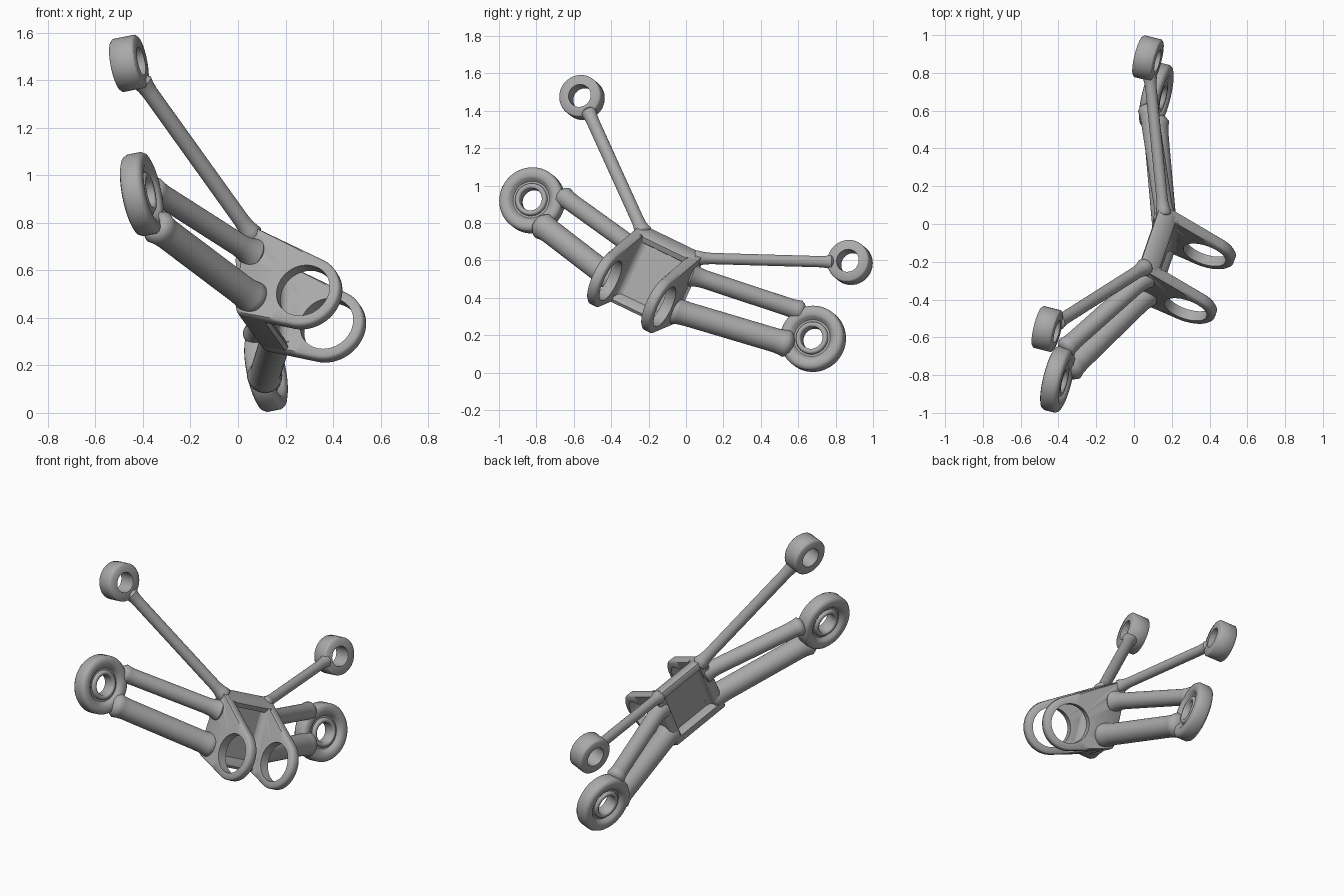
import bpy, bmesh, math
from mathutils import Vector

cube = bpy.data.objects.get("Cube")
if cube:
    bpy.data.objects.remove(cube, do_unlink=True)

# Body frame: ACROSS runs from one lug to the other, BORE is the eye axis
ACROSS = Vector((0.297, 0.86, -0.415)).normalized()
BORE = Vector((0.952, -0.238, 0.19))
BORE = (BORE - ACROSS * BORE.dot(ACROSS)).normalized()
UP = BORE.cross(ACROSS)
MID = Vector((0.332, -0.283, 0.434))
LUG = 0.168
HALF = 0.029

metal = bpy.data.materials.new("grey_metal")
metal.use_nodes = True
GREY = (0.4, 0.4, 0.4, 1)
metal.diffuse_color = GREY
metal.node_tree.nodes["Principled BSDF"].inputs["Base Color"].default_value = GREY


def local(s, w, t):
    return MID + BORE * s + ACROSS * w + UP * t


def mirrored(p):
    return p - ACROSS * (2 * (p - MID).dot(ACROSS))


def skin(name, loops, closed=False, angle=50):
    """Bridge equal loops of points; cap the ends or join them into a ring."""
    bm = bmesh.new()
    rings = [[bm.verts.new(p) for p in loop] for loop in loops]
    pairs = list(zip(rings, rings[1:]))
    if closed:
        pairs.append((rings[-1], rings[0]))
    else:
        bm.faces.new(rings[0])
        bm.faces.new(rings[-1])
    for a, b in pairs:
        n = len(a)
        for i in range(n):
            j = (i + 1) % n
            bm.faces.new((a[i], a[j], b[j], b[i]))
    bmesh.ops.recalc_face_normals(bm, faces=bm.faces)
    mesh = bpy.data.meshes.new(name)
    bm.to_mesh(mesh)
    bm.free()
    mesh.materials.append(metal)
    mesh.shade_smooth()
    mesh.set_sharp_from_angle(angle=math.radians(angle))
    bpy.context.collection.objects.link(bpy.data.objects.new(name, mesh))


def lathe(name, profile, centre, axis, closed=False, n=64):
    """Revolve (radius, height) points about an axis."""
    axis = axis.normalized()
    e1 = axis.orthogonal().normalized()
    e2 = axis.cross(e1)
    turns = [math.tau * i / n for i in range(n)]
    skin(name, [[centre + axis * h + (e1 * math.cos(k) + e2 * math.sin(k)) * r for k in turns]
                for r, h in profile], closed)


def eye(name, half, centre):
    """Hollow eye whose two faces share one half profile."""
    profile = [(r, -h) for r, h in half] + [(r, h) for r, h in reversed(half)]
    lathe(name, profile, centre, BORE, closed=True)


def tube(name, p, q, r, head, foot):
    """Round bar with domed ends that flare into the parts they join."""
    end = (q - p).length
    lathe(name, [(r * 0.5, 0), (r * 0.9, r * 0.2), (r * head, r * 0.6),
                 (r * (head + 2) / 3, r * 0.6 + 0.025), (r, r * 0.6 + 0.06),
                 (r, end - 0.08), (r * (foot + 5) / 6, end - 0.05),
                 (r * (foot + 1) / 2, end - 0.025), (r * foot, end),
                 (r * foot * 0.9, end + 0.01), (r * foot * 0.6, end + 0.018)],
          p, q - p, n=32)


def lug_plate(name, w):
    """Tapered plate with a round front and a bored hole."""
    radius, hole, bevel = 0.159, 0.117, 0.01
    start, end = math.radians(-113), math.radians(53)
    arc = [start + (end - start) * i / 40 for i in range(41)]
    outline = [Vector((radius * math.cos(k), radius * math.sin(k))) for k in arc]
    corners = [Vector(c) for c in ((-0.215, 0.36), (-0.235, 0.36), (-0.243, 0.345),
                                   (-0.3, -0.015), (-0.297, -0.035), (-0.28, -0.05))]
    path = [outline[-1]] + corners + [outline[0]]
    # Fill the straight edges with even steps
    for a, b in zip(path, path[1:]):
        steps = max(1, round((b - a).length / 0.03))
        outline += [a.lerp(b, i / steps) for i in range(1, steps + 1)]
    outline.pop()
    inset = [p - p.normalized() * bevel for p in outline]
    bore = [p.normalized() * hole for p in outline]
    layers = [(bore, -HALF), (inset, -HALF), (outline, bevel - HALF),
              (outline, HALF - bevel), (inset, HALF), (bore, HALF)]
    skin(name, [[local(p.x, w + h, p.y) for p in pts] for pts, h in layers], closed=True)


def wall(name, outline):
    """Straight section running between the two plates."""
    skin(name, [[local(s, w, t) for s, t in outline] for w in (-LUG, LUG)], angle=40)


def corner_fillet(name, side, top, bottom, reach):
    """Concave fillet between the web and the inside of a plate."""
    face = LUG - HALF
    size = abs(reach)
    section = [(0, size), (0.1, 0.55 * size), (0.29, 0.29 * size), (0.55, 0.1 * size),
               (1, 0), (1, -0.01), (-0.3, -0.01), (-0.3, size)]
    skin(name, [[local(s + ds * reach, side * (face - dw), t) for ds, dw in section]
                for s, t in (top, bottom)])


# Lug plates, with fillets to the web in front and behind
for name, side in (("front", -1), ("rear", 1)):
    lug_plate(name + "_lug_plate", side * LUG)
    corner_fillet(name + "_inner_fillet", side, (-0.174, 0.3), (-0.207, -0.05), 0.045)
    corner_fillet(name + "_pocket_fillet", side, (-0.203, 0.31), (-0.24, -0.03), -0.03)

# Walls and recessed web between the plates
wall("top_wall", [(-0.215, 0.36), (-0.15, 0.312), (-0.142, 0.295), (-0.16, 0.27),
                  (-0.2, 0.27), (-0.246, 0.318), (-0.243, 0.345), (-0.235, 0.36)])
wall("bottom_wall", [(-0.3, -0.015), (-0.297, -0.035), (-0.28, -0.05), (-0.19, -0.088),
                     (-0.175, -0.075), (-0.185, -0.04), (-0.235, 0.005), (-0.296, 0.012)])
wall("web", [(-0.205, 0.32), (-0.17, 0.31), (-0.205, -0.06), (-0.24, -0.05)])

# Large eyes: rounded rim, groove and raised bushing
large_half = [(0.061, 0.034), (0.067, 0.04), (0.08, 0.04), (0.086, 0.034), (0.089, 0.022),
              (0.1, 0.022), (0.114, 0.04), (0.125, 0.048), (0.152, 0.048), (0.167, 0.042),
              (0.175, 0.028)]
eye("front_large_eye", large_half, Vector((-0.405, -0.822, 0.921)))
eye("rear_large_eye", large_half, Vector((0.118, 0.679, 0.181)))

# Paired struts from the large eyes to the plates
struts = [("upper_strut", Vector((-0.376, -0.668, 0.95)), local(-0.215, -LUG - 0.01, 0.23),
           0.049, 1.35),
          ("lower_strut", Vector((-0.36, -0.785, 0.8)), local(-0.227, -LUG - 0.008, 0.02),
           0.065, 1.15)]
for name, p, q, r, flare in struts:
    tube("front_" + name, p, q, r, 1.15, flare)
    tube("rear_" + name, mirrored(p), mirrored(q), r, 1.15, flare)

# Small eyes on thin rods from the top corners
small_half = [(0.061, 0.054), (0.106, 0.054), (0.114, 0.046)]
rods = [("front", Vector((-0.459, -0.556, 1.471)), -LUG, 0.034),
        ("rear", Vector((0.074, 0.877, 0.589)), LUG, 0.03)]
for name, centre, w, r in rods:
    eye(name + "_small_eye", small_half, centre)
    foot = local(-0.215, w, 0.325)
    tube(name + "_rod", centre + (foot - centre).normalized() * 0.085, foot, r, 1.25, 1.4)
